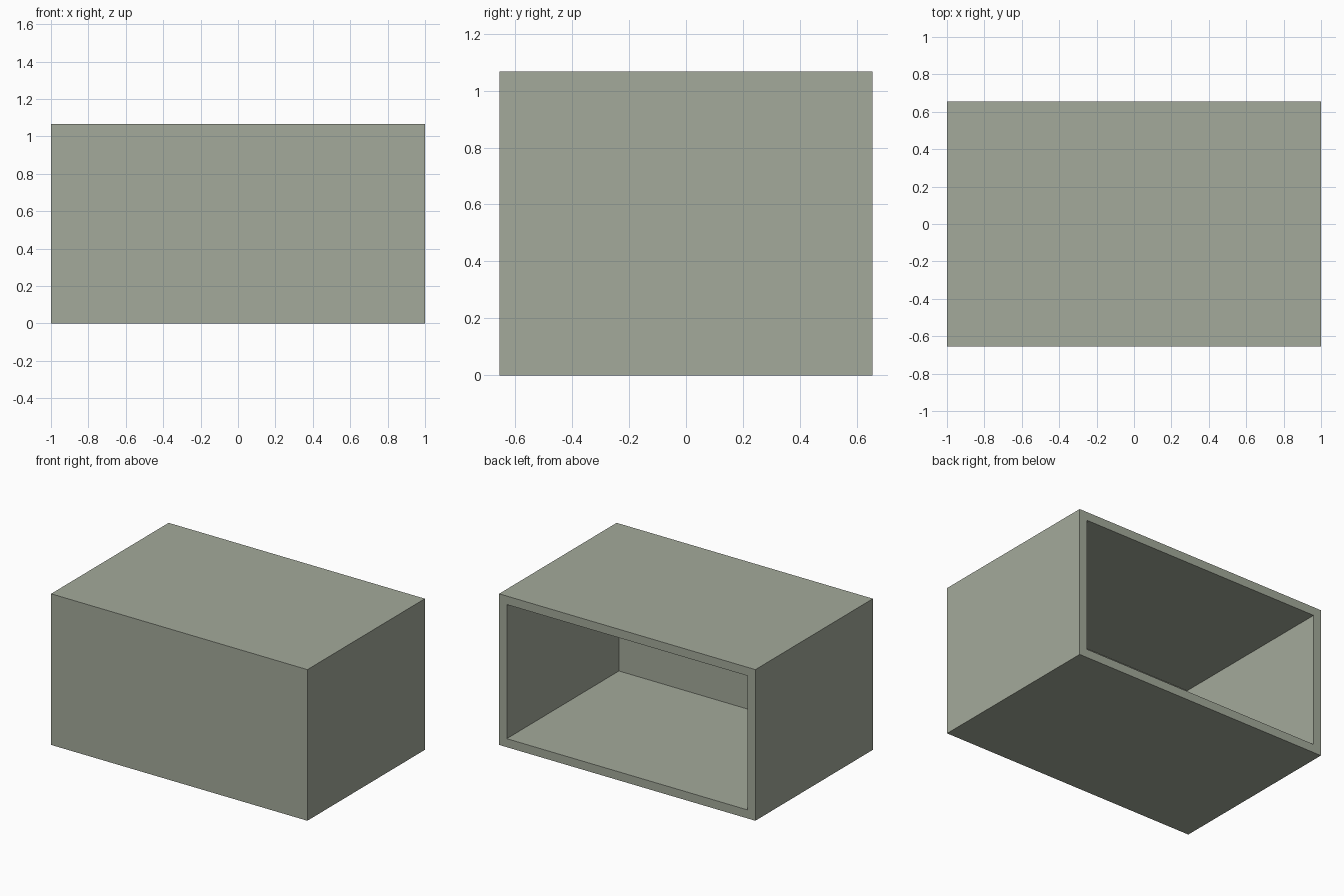
import bpy, bmesh
from mathutils import Vector

if "Cube" in bpy.data.objects:
    bpy.data.objects.remove(bpy.data.objects["Cube"])

WIDTH, DEPTH, HEIGHT, WALL = 2.0, 1.31, 1.066, 0.06

# One flat colour for the whole shell
grey = bpy.data.materials.new("grey green")
grey.diffuse_color = (0.371, 0.402, 0.328, 1.0)
grey.use_nodes = True
grey.node_tree.nodes["Principled BSDF"].inputs["Base Color"].default_value = grey.diffuse_color

# Outer block standing on the ground
bm = bmesh.new()
bmesh.ops.create_cube(bm, size=1.0)
for v in bm.verts:
    v.co = Vector((v.co.x * WIDTH, v.co.y * DEPTH, (v.co.z + 0.5) * HEIGHT))
bm.normal_update()

# Open back: inset a rim, then push the panel inwards to hollow the box
back = max(bm.faces, key=lambda f: f.calc_center_median().y)
bmesh.ops.inset_region(bm, faces=[back], thickness=WALL, use_even_offset=True)
panel = bmesh.ops.extrude_discrete_faces(bm, faces=[back])["faces"][0]
bmesh.ops.translate(bm, verts=panel.verts, vec=(0, -(DEPTH - WALL), 0))
bmesh.ops.recalc_face_normals(bm, faces=bm.faces)

mesh = bpy.data.meshes.new("open_box_shell")
bm.to_mesh(mesh)
bm.free()
mesh.materials.append(grey)
shell = bpy.data.objects.new("open_box_shell", mesh)
bpy.context.collection.objects.link(shell)
